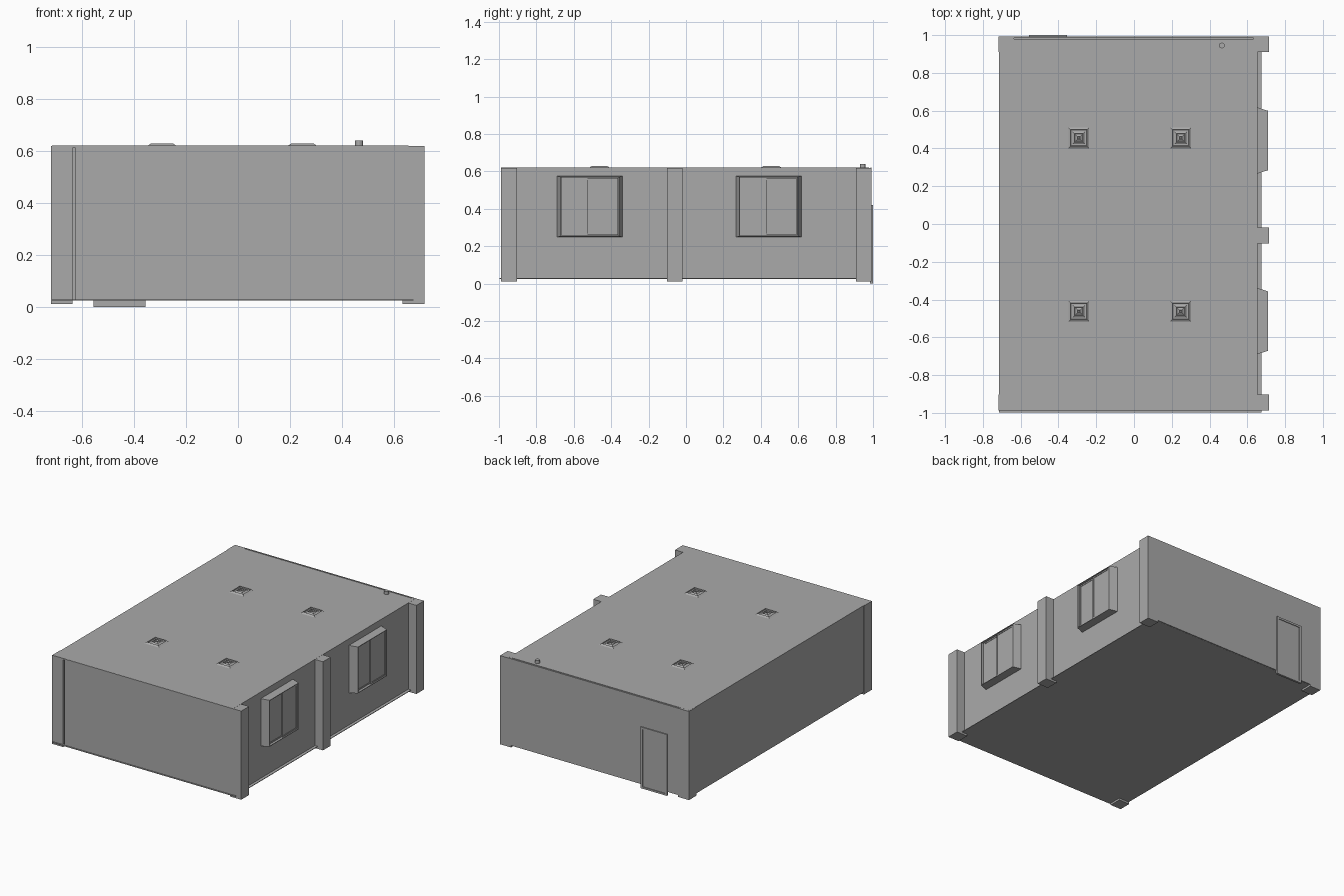
import bpy
import bmesh
from mathutils import Vector

if "Cube" in bpy.data.objects:
    bpy.data.objects.remove(bpy.data.objects["Cube"], do_unlink=True)

grey = bpy.data.materials.new("plain grey")
grey.use_nodes = True
colour = (0.4, 0.4, 0.4, 1)
grey.diffuse_color = colour
grey.node_tree.nodes["Principled BSDF"].inputs["Base Color"].default_value = colour


def finish(name, bm):
    bmesh.ops.recalc_face_normals(bm, faces=bm.faces)
    mesh = bpy.data.meshes.new(name)
    bm.to_mesh(mesh)
    bm.free()
    mesh.materials.append(grey)
    obj = bpy.data.objects.new(name, mesh)
    bpy.context.collection.objects.link(obj)
    return obj


def box(name, x, y, z):
    """Box from (low, high) pairs on each axis."""
    bm = bmesh.new()
    bmesh.ops.create_cube(bm, size=1)
    for v in bm.verts:
        v.co = Vector([lo + (hi - lo) * (c + 0.5)
                       for c, (lo, hi) in zip(v.co, (x, y, z))])
    return finish(name, bm)


TOP, FLOOR, FOOT = 0.62, 0.025, 0.012
LEFT, RIGHT = -0.714, 0.655
FRONT, BACK = -0.988, 0.993

# Floor slab, with a narrow ledge at the front and right
box("floor", (LEFT, 0.675), (-0.997, 0.985), (FLOOR, FLOOR + 0.004))

# Roof, stopping just short of the back wall
box("roof", (LEFT, RIGHT), (FRONT, 0.979), (TOP - 0.01, TOP))

# Walls; the front one leaves a thin gap beside a corner column
wall_z = (FLOOR, TOP - 0.001)
box("left_wall", (LEFT, LEFT + 0.01), (-0.95, 0.95), wall_z)
box("right_wall", (RIGHT - 0.01, RIGHT), (-0.95, 0.95), wall_z)
box("front_wall", (-0.625, 0.65), (FRONT - 0.001, FRONT + 0.008), wall_z)
box("back_wall", (-0.65, 0.65), (0.986, BACK), (FLOOR, TOP))

# Corner columns and the middle column of the window side
for side, x in (("left", (-0.718, -0.635)), ("right", (0.632, 0.716))):
    box("front_column_" + side, x, (FRONT, -0.903), (FOOT, TOP - 0.0005))
    box("back_column_" + side, x, (0.91, BACK), (FOOT, TOP - 0.0005))
box("middle_column", (0.632, 0.716), (-0.102, -0.018), (FOOT, TOP - 0.0005))


def bay_window(name, yc):
    """Tapered surround with a recess holding two sliding panes."""
    bm = bmesh.new()
    bmesh.ops.create_cube(bm, size=1)
    for v in bm.verts:
        outer = v.co.x > 0
        half_y, half_z = (0.157, 0.159) if outer else (0.176, 0.163)
        v.co = ((0.71 if outer else RIGHT - 0.005),
                yc + half_y * (1 if v.co.y > 0 else -1),
                0.412 + half_z * (1 if v.co.z > 0 else -1))
    bm.normal_update()
    face = max(bm.faces, key=lambda f: f.normal.x)
    bmesh.ops.inset_region(bm, faces=[face], thickness=0.006)
    bmesh.ops.inset_region(bm, faces=[face], thickness=0, depth=-0.018)
    finish(name, bm)

    # Panes on two tracks, each with a thin rim
    for side, lo, hi, x in (("front", -0.15, 0.0, 0.697), ("back", -0.012, 0.15, 0.705)):
        pane = bmesh.new()
        bmesh.ops.create_cube(pane, size=1)
        for v in pane.verts:
            v.co = (x - 0.007 * (v.co.x < 0),
                    yc + (hi if v.co.y > 0 else lo),
                    0.412 + 0.152 * (1 if v.co.z > 0 else -1))
        pane.normal_update()
        face = max(pane.faces, key=lambda f: f.normal.x)
        bmesh.ops.inset_region(pane, faces=[face], thickness=0.012)
        bmesh.ops.inset_region(pane, faces=[face], thickness=0, depth=-0.003)
        finish(name + "_pane_" + side, pane)


bay_window("front_bay_window", -0.514)
bay_window("back_bay_window", 0.442)


def roof_vent(name, xc, yc):
    """Square vent of nested sloping louvres."""
    bm = bmesh.new()
    for size in (0.055, 0.034, 0.018):
        rings = []
        for half, z in ((size, TOP), (size - 0.012, TOP + 0.008), (size - 0.014, TOP + 0.001)):
            rings.append([bm.verts.new((xc + half * sx, yc + half * sy, z))
                          for sx, sy in ((-1, -1), (1, -1), (1, 1), (-1, 1))])
        for low, high in zip(rings, rings[1:]):
            for i in range(4):
                j = (i + 1) % 4
                bm.faces.new((low[i], low[j], high[j], high[i]))
        bm.faces.new(rings[-1])
    finish(name, bm)


for end, yc in (("front", -0.462), ("back", 0.456)):
    for side, xc in (("left", -0.292), ("right", 0.247)):
        roof_vent("roof_vent_" + end + "_" + side, xc, yc)

# Short pipe stub on the roof
bm = bmesh.new()
bmesh.ops.create_cone(bm, cap_ends=True, segments=16, radius1=0.015,
                      radius2=0.015, depth=0.04)
bmesh.ops.translate(bm, verts=bm.verts, vec=(0.465, 0.945, TOP))
finish("roof_pipe", bm)

# Back door: leaf with a raised frame reaching the ground
door_y = (0.985, 1.0)
box("door_leaf", (-0.55, -0.36), (0.985, 0.995), (0.004, 0.415))
for side, x in (("left", (-0.555, -0.541)), ("right", (-0.369, -0.355))):
    box("door_jamb_" + side, x, door_y, (0, 0.42))
box("door_head", (-0.541, -0.369), door_y, (0.406, 0.42))
box("door_sill", (-0.541, -0.369), door_y, (0, 0.012))
